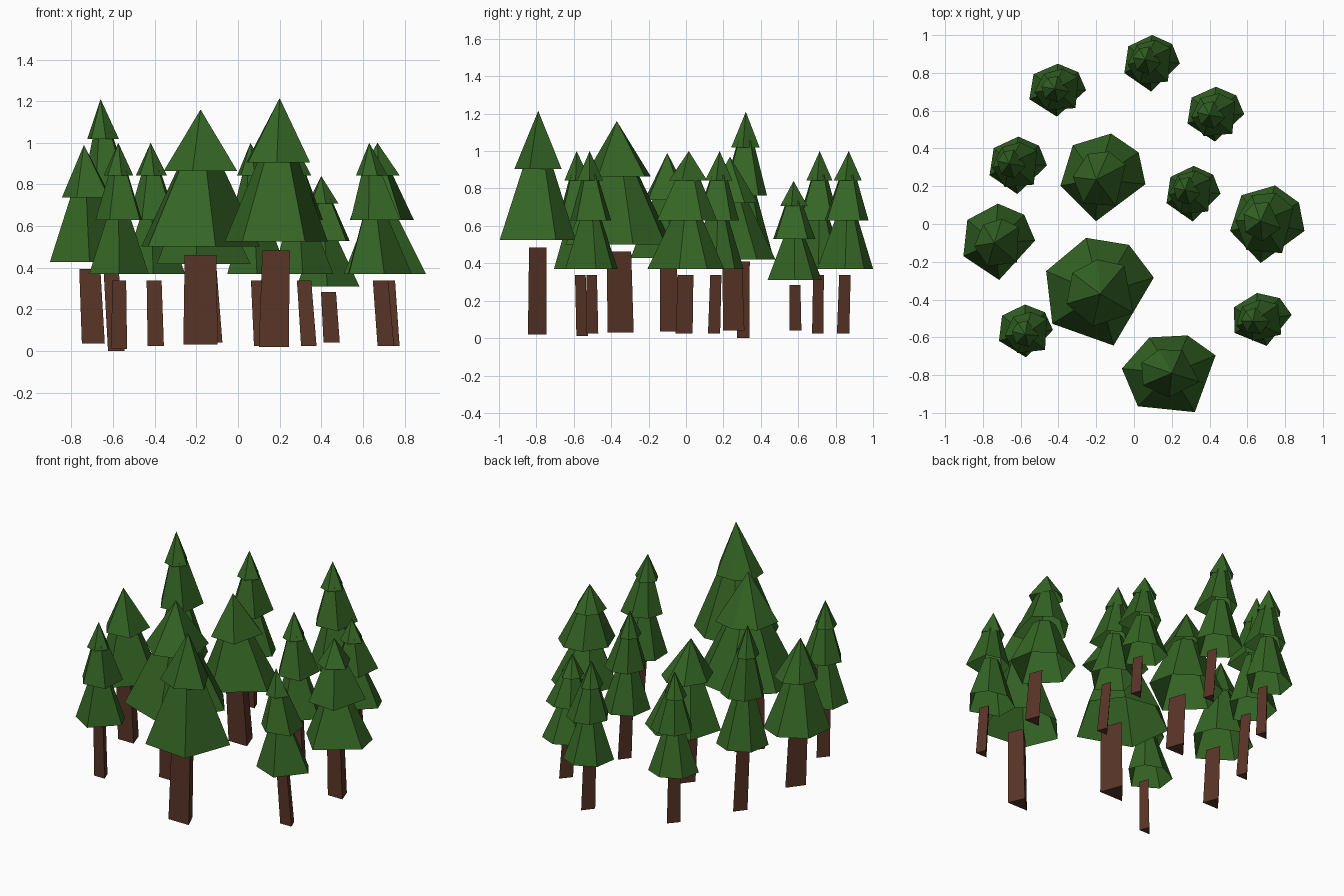
import bpy, bmesh
from math import radians, cos, sin

if "Cube" in bpy.data.objects:
    bpy.data.objects.remove(bpy.data.objects["Cube"])


def material(name, colour):
    m = bpy.data.materials.new(name)
    m.diffuse_color = colour
    m.use_nodes = True
    m.node_tree.nodes["Principled BSDF"].inputs["Base Color"].default_value = m.diffuse_color
    return m


GREEN = material("needles", (0.035, 0.13, 0.018, 1))
BROWN = material("bark", (0.10, 0.035, 0.02, 1))

# Uneven six-sided branch outline and three-sided trunk (angles in degrees)
BRANCH = (-10, 33, 78, 133, 190, 260)
TRUNK = (70, 207, 333)


def outline(angles, turn, rx, ry):
    """Polygon stretched to fill a box of half sizes rx, ry."""
    pts = [(cos(radians(a + turn)), sin(radians(a + turn))) for a in angles]
    axes = []
    for vals, r in zip(zip(*pts), (rx, ry)):
        lo, hi = min(vals), max(vals)
        axes.append([((v - lo) / (hi - lo) * 2 - 1) * r for v in vals])
    return list(zip(*axes))


def add_tier(bm, pts, low, high, taper, capped=False):
    """Frustum, or a pointed cone when taper is 0; open below unless capped."""
    n = len(pts)
    bottom = [bm.verts.new((low[0] + x, low[1] + y, low[2])) for x, y in pts]
    if taper == 0:
        tip = bm.verts.new(high)
        for i in range(n):
            bm.faces.new((bottom[i], bottom[(i + 1) % n], tip))
        return
    top = [bm.verts.new((high[0] + x * taper, high[1] + y * taper, high[2])) for x, y in pts]
    for i in range(n):
        j = (i + 1) % n
        bm.faces.new((bottom[i], bottom[j], top[j], top[i]))
    if capped:
        bm.faces.new(bottom[::-1])
        bm.faces.new(top)


def finish(bm, name, mat):
    mesh = bpy.data.meshes.new(name)
    bm.to_mesh(mesh)
    bm.free()
    mesh.materials.append(mat)
    bpy.context.collection.objects.link(bpy.data.objects.new(name, mesh))


# Tier base heights (fraction of tree height) and width ratios
TIERS = {2: ((0.432, 1.0), (0.745, 0.62)),
         3: ((0.37, 1.0), (0.63, 0.78), (0.842, 0.5))}
TRUNK_TOP = {2: 0.398, 3: 0.338}


def tree(i, base, tip, rx, ry, tiers, turn):
    def axis(z):
        t = (z - base[2]) / (tip[2] - base[2])
        return tuple(b + (e - b) * t for b, e in zip(base, tip))

    # trunk
    bm = bmesh.new()
    k = 0.29 if tiers == 2 else 0.26
    add_tier(bm, outline(TRUNK, 0, rx * k, ry * k * 0.85),
             base, axis(TRUNK_TOP[tiers] * tip[2]), 0.92, capped=True)
    finish(bm, f"trunk_{i}", BROWN)

    # stacked hollow branch tiers
    bm = bmesh.new()
    rows = TIERS[tiers]
    for n, (f, w) in enumerate(rows):
        pts = outline(BRANCH, turn + 40 * n, rx * w, ry * w)
        low = axis(f * tip[2])
        if n == len(rows) - 1:
            add_tier(bm, pts, low, tip, 0)
        else:
            add_tier(bm, pts, low, axis((rows[n + 1][0] + 0.03) * tip[2]), 0.35)
    finish(bm, f"branches_{i}", GREEN)


# trunk base, tip, half widths, tier count, turn
TREES = [
    ((0.115, 0.84, 0.025), (0.06, 0.87, 1.0), 0.147, 0.15, 3, 10),
    ((-0.395, 0.705, 0.025), (-0.42, 0.715, 1.0), 0.15, 0.14, 3, 10),
    ((0.45, 0.585, 0.04), (0.40, 0.575, 0.84), 0.15, 0.145, 3, 10),
    ((-0.585, 0.305, 0.0), (-0.66, 0.32, 1.21), 0.152, 0.152, 3, 10),
    ((-0.14, 0.255, 0.04), (-0.20, 0.235, 0.97), 0.225, 0.232, 2, 1),
    ((0.34, 0.15, 0.025), (0.27, 0.18, 1.0), 0.143, 0.147, 3, 10),
    ((0.725, -0.01, 0.025), (0.67, 0.015, 1.0), 0.197, 0.205, 3, 0),
    ((-0.695, -0.09, 0.035), (-0.74, -0.10, 0.99), 0.19, 0.202, 2, 12),
    ((-0.18, -0.35, 0.03), (-0.18, -0.37, 1.16), 0.285, 0.285, 2, 25),
    ((-0.57, -0.555, 0.01), (-0.575, -0.585, 1.0), 0.143, 0.14, 3, 12),
    ((0.71, -0.50, 0.025), (0.63, -0.515, 1.0), 0.153, 0.14, 3, 20),
    ((0.172, -0.795, 0.02), (0.20, -0.79, 1.215), 0.248, 0.203, 2, 38),
]
for i, spec in enumerate(TREES, 1):
    tree(i, *spec)
